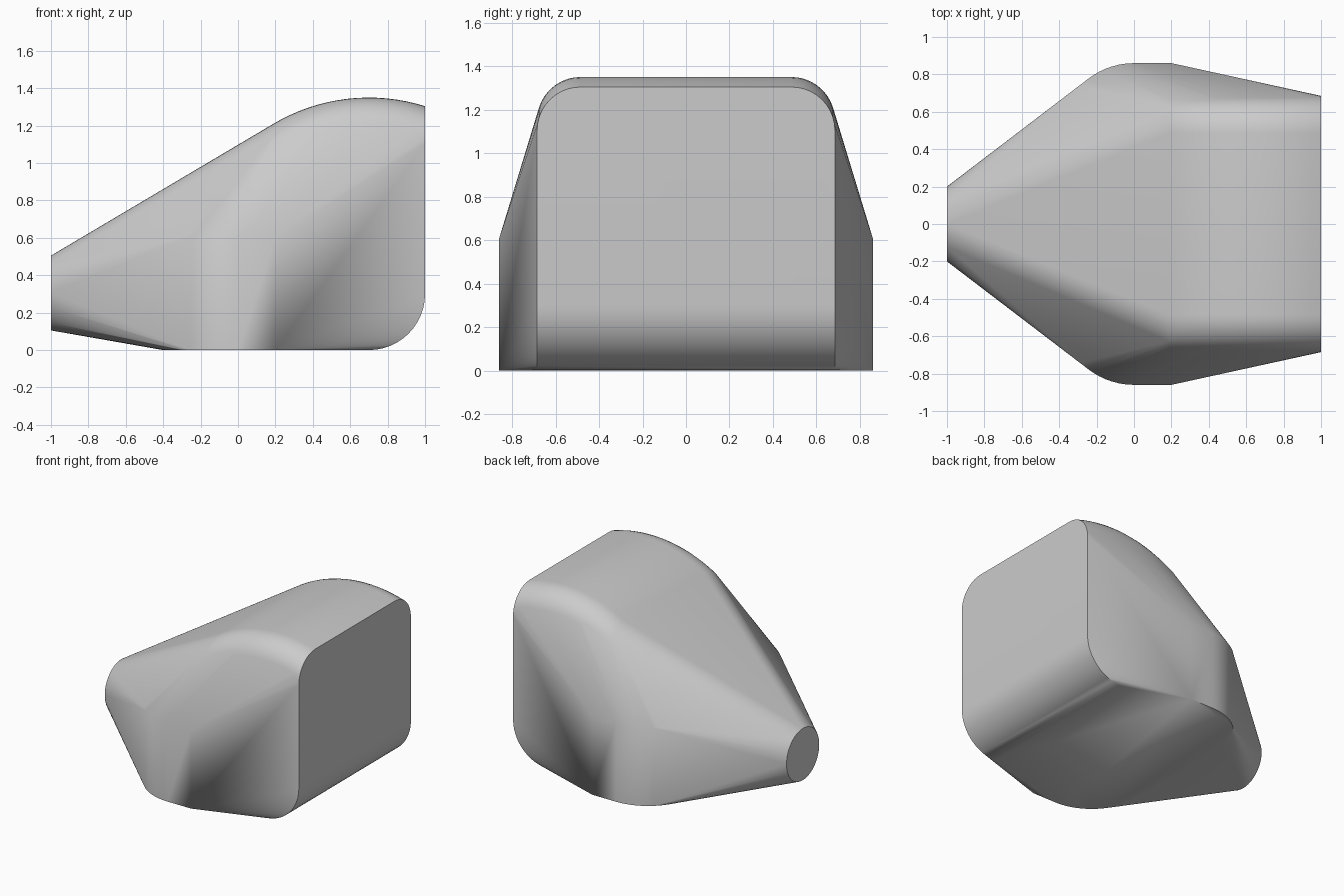
import bpy
import bmesh
from math import sin, cos, pi, radians

cube = bpy.data.objects.get("Cube")
if cube:
    bpy.data.objects.remove(cube, do_unlink=True)

grey = bpy.data.materials.new("plain grey")
grey.use_nodes = True
colour = (0.6, 0.6, 0.6, 1)
grey.diffuse_color = colour
grey.node_tree.nodes["Principled BSDF"].inputs["Base Color"].default_value = colour


def arc(u, v, radius, start, end, steps):
    """Points on a circular arc, angles in degrees."""
    return [(u + radius * cos(radians(start + (end - start) * i / steps)),
             v + radius * sin(radians(start + (end - start) * i / steps)))
            for i in range(steps + 1)]


points = []

# Round nose disc
points += [(-1, y, z) for y, z in arc(0, 0.305, 0.2, 0, 352.5, 47)]

for side in (-1, 1):
    # Bulging flank with a rounded front corner, upright to mid height
    flank = arc(0, 0.46, 0.4, 180, 90, 16) + [(0.2, 0.86)]
    points += [(x, side * y, z) for x, y in flank for z in (0, 0.605)]

    # Domed roof with rounded shoulders
    for x, z in arc(0.7, 0.35, 1.0, 121, 72.54, 16):
        points += [(x, side * y, z + dz) for y, dz in arc(0.485, -0.2, 0.2, 90, 0, 10)]

    # Rounded lower back edge
    points += [(x, side * 0.685, z) for x, z in arc(0.7, 0.3, 0.3, 270, 360, 12)]

# Skin stretched over all sections
bm = bmesh.new()
for p in points:
    bm.verts.new(p)
bmesh.ops.remove_doubles(bm, verts=bm.verts, dist=0.0005)
bmesh.ops.convex_hull(bm, input=bm.verts)
bmesh.ops.delete(bm, geom=[v for v in bm.verts if not v.link_faces], context="VERTS")
bmesh.ops.dissolve_limit(bm, angle_limit=radians(0.3), verts=bm.verts, edges=bm.edges)
bmesh.ops.recalc_face_normals(bm, faces=bm.faces)

mesh = bpy.data.meshes.new("tapered_shell")
bm.to_mesh(mesh)
bm.free()
mesh.materials.append(grey)
shell = bpy.data.objects.new("tapered_shell", mesh)
bpy.context.collection.objects.link(shell)
bpy.ops.object.select_all(action="DESELECT")
shell.select_set(True)
bpy.context.view_layer.objects.active = shell
bpy.ops.object.shade_smooth_by_angle(angle=radians(35))
